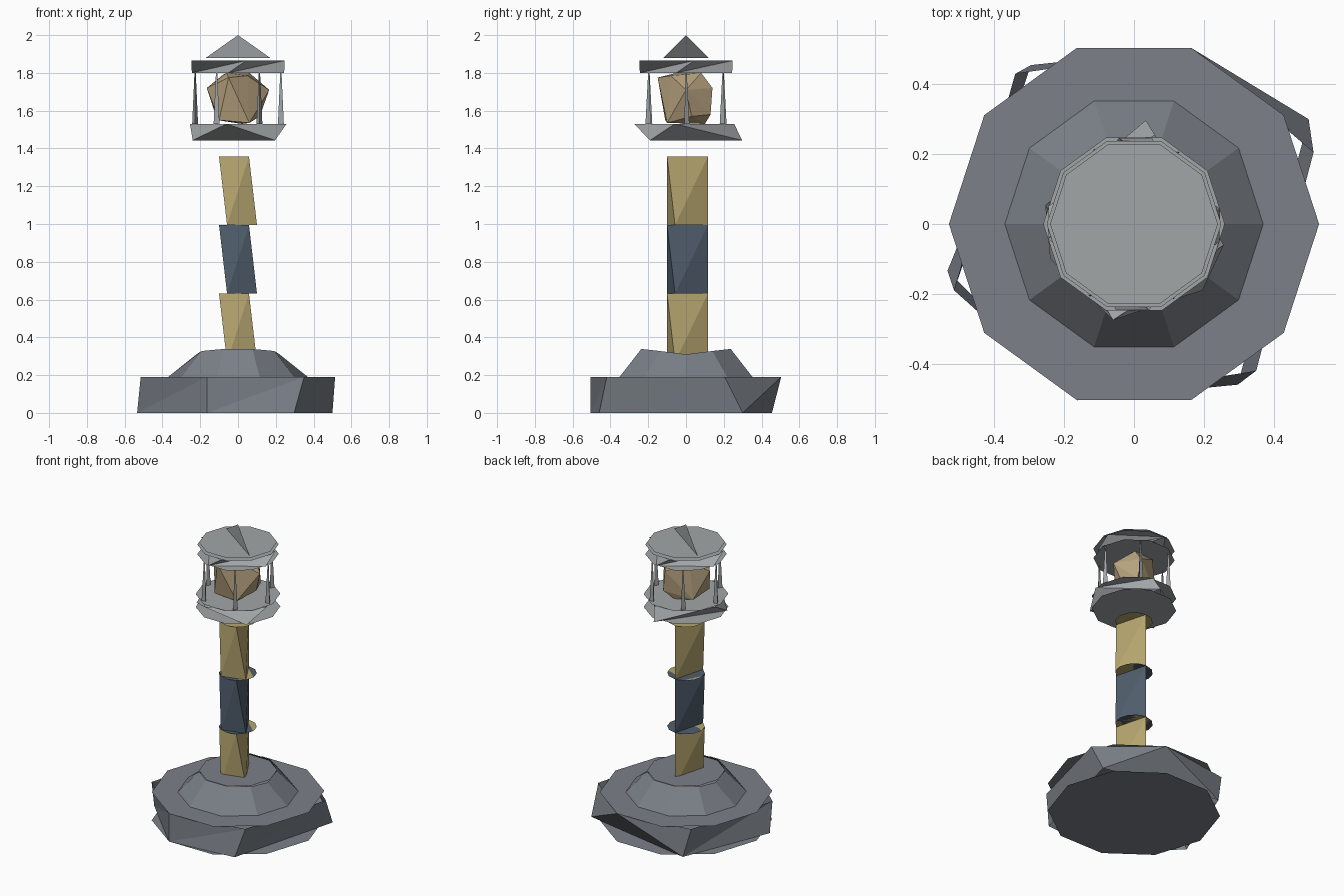
import bpy, bmesh
from math import sin, cos, radians

if "Cube" in bpy.data.objects:
    bpy.data.objects.remove(bpy.data.objects["Cube"])


def material(name, rgb):
    m = bpy.data.materials.new(name)
    m.diffuse_color = (*rgb, 1)
    m.use_nodes = True
    m.node_tree.nodes["Principled BSDF"].inputs["Base Color"].default_value = m.diffuse_color
    return m


GOLD = material("gold", (0.47, 0.38, 0.16))
SLATE = material("slate", (0.08, 0.11, 0.15))
STONE = material("stone", (0.20, 0.22, 0.25))
GLOW = material("glow", (0.47, 0.36, 0.21))
METAL = material("metal", (0.36, 0.38, 0.39))


def polar(r, *angles):
    return [(r * cos(radians(a)), r * sin(radians(a))) for a in angles]


def finish(name, bm, mat):
    me = bpy.data.meshes.new(name)
    bm.to_mesh(me)
    bm.free()
    ob = bpy.data.objects.new(name, me)
    me.materials.append(mat)
    bpy.context.collection.objects.link(ob)
    return ob


def disc(bm, r, n, z, up=True):
    pts = polar(r, *[360 * i / n for i in range(n)])
    f = [bm.verts.new((x, y, z)) for x, y in pts]
    bm.faces.new(f if up else f[::-1])


def wall(bm, tops, bottoms, z0, z1):
    """Closed faceted band; equal neighbours merge into one corner."""
    cache = {}

    def vert(p, z):
        key = (*p, z)
        if key not in cache:
            cache[key] = bm.verts.new(key)
        return cache[key]
    n = len(tops)
    for i in range(n):
        j = (i + 1) % n
        t0, t1 = vert(tops[i], z1), vert(tops[j], z1)
        b0, b1 = vert(bottoms[i], z0), vert(bottoms[j], z0)
        for tri in ((t0, b0, t1), (t1, b0, b1)):
            if len(set(tri)) == 3:
                bm.faces.new(tri)


def drum(name, tops, bottoms, z0, z1, r, n, mat):
    """Faceted wall closed by many-sided end plates."""
    bm = bmesh.new()
    wall(bm, tops, bottoms, z0, z1)
    disc(bm, r, n, z1)
    disc(bm, r, n, z0, False)
    return finish(name, bm, mat)


# Base plinth
drum("plinth",
     [(-.164, -.505), (.35, -.42), (.514, .205), (.164, .504), (-.34, .43), (-.515, -.19)],
     [(-.164, -.505), (.297, -.46), (.5, .3), (-.295, .455), (-.295, .455), (-.534, -.134)],
     0, .19, .53, 10, STONE)

# Sloped rock tier with uneven rim
bm = bmesh.new()
low, high = [], []
for i in range(10):
    c, s = cos(radians(36 * i)), sin(radians(36 * i))
    r = .22 + .03 * abs(s)
    low.append(bm.verts.new((.37 * c, .37 * s, .19)))
    high.append(bm.verts.new((r * c, r * s, .31 + .03 * abs(s))))
for i in range(10):
    j = (i + 1) % 10
    bm.faces.new((low[i], low[j], high[j], high[i]))
disc(bm, .24, 10, .335)
finish("rock_tier", bm, STONE)

# Tower sections
for name, z0, z1, mat in (("lower_tower", .27, .632, GOLD),
                          ("middle_tower", .632, .995, SLATE),
                          ("upper_tower", .995, 1.357, GOLD)):
    drum(name, polar(.116, 210, 300, 90), polar(.116, 240, 330, 90),
         z0, z1, .116, 12, mat)

# Gallery floor
drum("gallery",
     [(-.254, .054), (-.06, -.275), (.257, -.06), (.06, .255)],
     [(-.24, -.1), (.196, -.19), (.034, .297), (.034, .297)],
     1.443, 1.53, .26, 10, METAL)

# Lamp crystal
bm = bmesh.new()
for p in [(-.06, -.05, 1.80), (.05, -.08, 1.785), (.06, .08, 1.80), (-.08, .08, 1.79),
          (-.165, -.02, 1.72), (.165, 0, 1.71), (-.05, -.15, 1.775), (.06, .14, 1.72),
          (.115, .03, 1.57), (-.10, -.11, 1.55), (.08, .13, 1.58), (-.11, .08, 1.55),
          (.06, -.10, 1.535), (.02, .10, 1.53)]:
    bm.verts.new(p)
bmesh.ops.convex_hull(bm, input=bm.verts)
finish("lamp", bm, GLOW)

# Lantern posts
for i, (x, y) in enumerate(polar(.227, *range(0, 360, 60))):
    bpy.ops.mesh.primitive_cone_add(vertices=3, radius1=.018, radius2=.004, depth=.27,
                                    location=(x, y, 1.665), rotation=(0, 0, radians(60 * i)))
    post = bpy.context.object
    post.name = f"lantern_post_{i + 1}"
    post.data.materials.append(METAL)

# Roof ring
drum("roof_ring", polar(.25, 190, 280, 10, 100), polar(.25, 168, 258, 348, 78),
     1.80, 1.865, .25, 10, METAL)

# Roof plate with upright fin
bm = bmesh.new()
disc(bm, .24, 10, 1.88)
bm.faces.new([bm.verts.new(p) for p in ((-.17, .12, 1.88), (.17, -.12, 1.88), (0, 0, 2))])
finish("roof_fin", bm, METAL)
